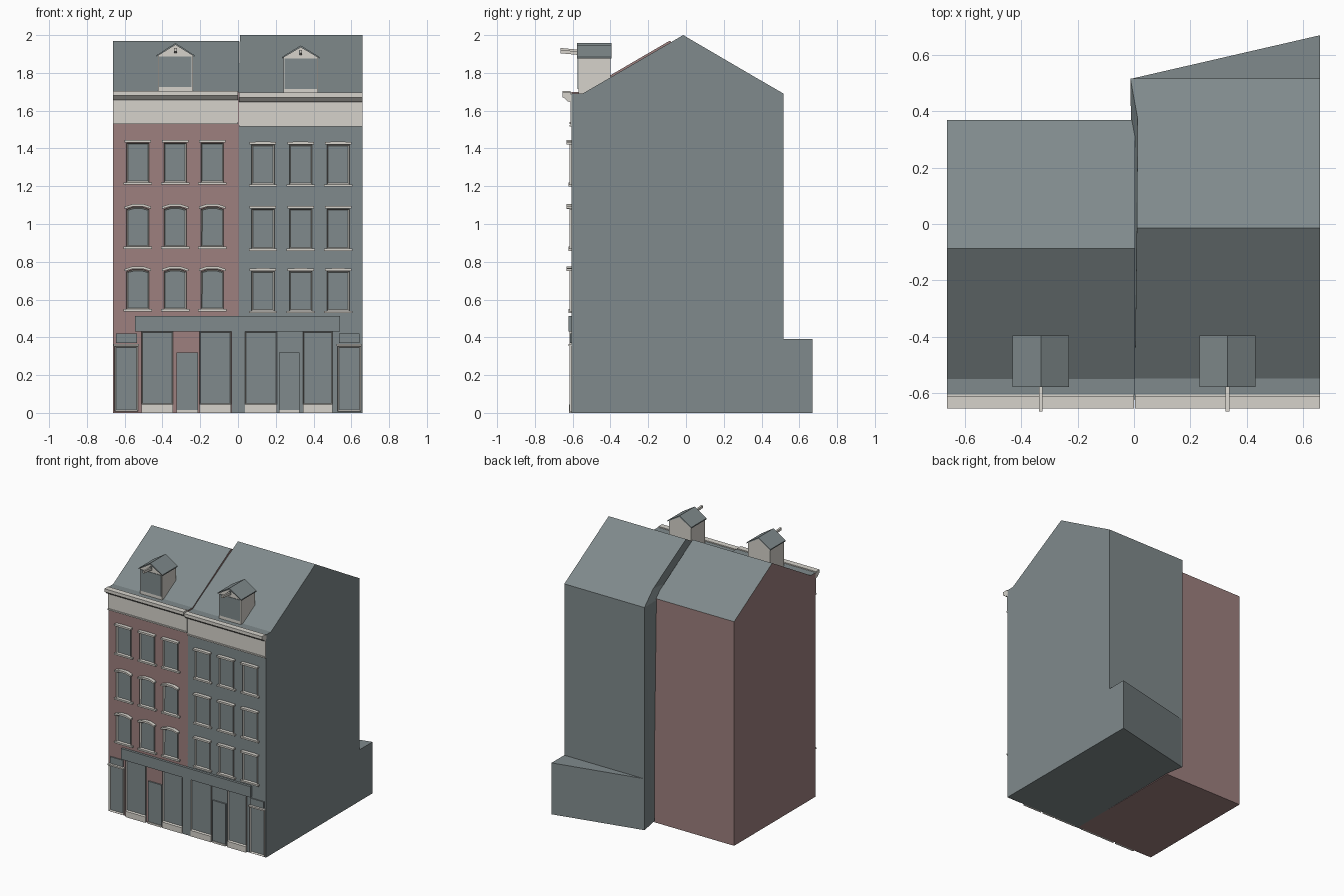
import bpy, bmesh, math

if "Cube" in bpy.data.objects:
    bpy.data.objects.remove(bpy.data.objects["Cube"])


def material(name, rgb):
    m = bpy.data.materials.new(name)
    m.diffuse_color = (*rgb, 1)
    m.use_nodes = True
    m.node_tree.nodes["Principled BSDF"].inputs["Base Color"].default_value = m.diffuse_color
    return m


GREY = material("slate_grey", (0.215, 0.255, 0.262))
BRICK = material("dusty_brick", (0.34, 0.215, 0.21))
CREAM = material("cream_stone", (0.67, 0.65, 0.60))
WALL = -0.605  # facade plane


def finish(name, bm, mats):
    bmesh.ops.recalc_face_normals(bm, faces=bm.faces)
    me = bpy.data.meshes.new(name)
    bm.to_mesh(me)
    bm.free()
    for m in mats:
        me.materials.append(m)
    ob = bpy.data.objects.new(name, me)
    bpy.context.collection.objects.link(ob)
    return ob


def loft(name, a, b, mats, rule=None):
    """Solid between two matching outlines; rule picks a material per face."""
    bm = bmesh.new()
    va, vb = [bm.verts.new(p) for p in a], [bm.verts.new(p) for p in b]
    n = len(a)
    caps = [bm.faces.new(va), bm.faces.new(vb[::-1])]
    for i in range(n):
        j = (i + 1) % n
        bm.faces.new((va[i], vb[i], vb[j], va[j]))
    bmesh.ops.recalc_face_normals(bm, faces=bm.faces)
    if rule:
        for f in bm.faces:
            f.material_index = rule(f)
    bmesh.ops.triangulate(bm, faces=[f for f in caps if n > 4])
    return finish(name, bm, mats)


def along_x(name, prof, x0, x1, mats, rule=None):
    return loft(name, [(x0, y, z) for y, z in prof], [(x1, y, z) for y, z in prof], mats, rule)


def along_y(name, prof, y0, y1, mats, rule=None):
    return loft(name, [(x, y0, z) for x, z in prof], [(x, y1, z) for x, z in prof], mats, rule)


def box(name, x0, x1, y0, y1, z0, z1, mat):
    return along_y(name, [(x0, z0), (x1, z0), (x1, z1), (x0, z1)], y0, y1, [mat])


def framed(name, x0, x1, z0, z1, frame=0.009, depth=0.012, rise=0.0):
    """Framed opening: raised cream surround with a sunken grey pane."""
    pts = [(x0, z0), (x1, z0), (x1, z1)]
    if rise:
        w = x1 - x0
        pts += [(x1 - w * 0.3, z1 + rise), (x0 + w * 0.3, z1 + rise)]
    pts.append((x0, z1))
    bm = bmesh.new()
    front = [bm.verts.new((x, WALL - depth, z)) for x, z in pts]
    back = [bm.verts.new((x, WALL + 0.002, z)) for x, z in pts]
    pane = bm.faces.new(front)
    for i in range(len(pts)):
        j = (i + 1) % len(pts)
        bm.faces.new((front[i], back[i], back[j], front[j]))
    bmesh.ops.recalc_face_normals(bm, faces=bm.faces)
    bmesh.ops.inset_individual(bm, faces=[pane], thickness=frame)
    pane.material_index = 1
    for v in pane.verts:
        v.co.y = WALL - 0.003
    return finish(name, bm, [CREAM, GREY])


# Left house: brick body with slate roof
along_x("brick_house", [(WALL, 0), (0.37, 0), (0.37, 1.70), (-0.087, 1.97), (-0.55, 1.70), (WALL, 1.70)],
        -0.663, 0.004, [BRICK, GREY], lambda f: 1 if f.normal.z > 0.3 else 0)

# Right house: slate body whose party wall bends outwards at the back
prof = [(WALL, 0, 0.0), (0.375, 0, 0.013), (0.517, 0, -0.013), (0.517, 1.69, -0.013),
        (0.375, 1.772, 0.013), (-0.015, 2.0, 0.01), (-0.548, 1.69, 0.003), (WALL, 1.69, 0.0)]
loft("slate_house", [(x, y, z) for y, z, x in prof], [(0.66, y, z) for y, z, x in prof], [GREY])

# Low wedge-shaped rear annex
wedge = [(-0.013, 0.515), (0.66, 0.515), (0.66, 0.67)]
loft("rear_annex", [(x, y, 0) for x, y in wedge], [(x, y, 0.39) for x, y in wedge], [GREY])

for side, x0, x1, top in (("left", -0.663, 0.0, 1.705), ("right", 0.004, 0.66, 1.695)):
    # Frieze, its lower moulding and the gutter
    base = 1.53 if side == "left" else 1.515
    box(side + "_frieze", x0, x1, WALL - 0.006, WALL, base, 1.66, CREAM)
    box(side + "_frieze_moulding", x0, x1, WALL - 0.012, WALL, base, base + 0.01, CREAM)
    along_x(side + "_gutter", [(WALL + 0.003, top - 0.052), (-0.628, top - 0.045), (-0.645, top - 0.028),
                               (-0.655, top - 0.024), (-0.655, top), (-0.612, top), (-0.612, top - 0.008),
                               (WALL + 0.003, top - 0.008)], x0, x1, [CREAM])

    # Dormer: stone body, slate roof, window and hoist beam
    cx, eave, ridge, foot = (-0.331, 1.892, 1.958, 1.70) if side == "left" else (0.332, 1.882, 1.945, 1.69)
    along_y(side + "_dormer_body", [(cx - 0.092, foot), (cx + 0.092, foot), (cx + 0.092, eave),
                                    (cx, ridge - 0.008), (cx - 0.092, eave)], -0.57, -0.40, [CREAM])
    along_y(side + "_dormer_roof", [(cx - 0.1, eave - 0.006), (cx, ridge - 0.010), (cx + 0.1, eave - 0.006),
                                    (cx + 0.1, eave + 0.002), (cx, ridge), (cx - 0.1, eave + 0.002)],
            -0.578, -0.395, [GREY])
    box(side + "_dormer_window", cx - 0.086, cx + 0.086, -0.574, -0.569, foot + 0.025, eave - 0.006, GREY)
    box(side + "_dormer_hatch", cx - 0.008, cx + 0.008, -0.574, -0.569, eave + 0.012, eave + 0.04, GREY)
    beam = [(-0.56, eave + 0.012), (-0.665, eave + 0.022), (-0.665, eave + 0.04), (-0.56, eave + 0.03)]
    along_x(side + "_hoist_beam", beam, cx - 0.007, cx + 0.007, [CREAM])

# Upper windows: three floors of three per house, with sills and lintels
for side, cols, dz in (("left", (-0.53, -0.333, -0.136), 0.0), ("right", (0.132, 0.332, 0.53), -0.01)):
    for floor, z in enumerate((0.55, 0.88, 1.22)):
        for c, cx in enumerate(cols):
            tag = f"{side}_{floor + 1}_{c + 1}"
            z0, z1 = z + dz, z + 0.21 + dz
            arch = 0.012 if side == "left" and floor < 2 else 0.0
            framed("window_" + tag, cx - 0.06, cx + 0.06, z0, z1 - arch, rise=arch)
            box("sill_" + tag, cx - 0.075, cx + 0.075, WALL - 0.017, WALL, z0 - 0.012, z0, CREAM)
            w, t = 0.07, z1 + 0.002
            along_y("lintel_" + tag, [(cx - w, t - arch), (cx - w * 0.4, t), (cx + w * 0.4, t), (cx + w, t - arch),
                                      (cx + w, t + 0.012 - arch), (cx + w * 0.4, t + 0.014),
                                      (cx - w * 0.4, t + 0.014), (cx - w, t + 0.012 - arch)],
                    WALL - 0.027, WALL, [CREAM])

# Shop fascia and central pier
box("shop_fascia", -0.545, 0.54, WALL - 0.018, WALL, 0.43, 0.512, GREY)
box("central_pier", -0.034, 0.036, WALL - 0.012, WALL, 0, 0.43, GREY)

# Shop windows standing on stone plinths
for i, (x0, x1) in enumerate(((-0.512, -0.343), (-0.203, -0.036), (0.036, 0.207), (0.343, 0.5))):
    framed(f"shop_window_{i + 1}", x0, x1, 0.045, 0.43, frame=0.008)
    box(f"shop_plinth_{i + 1}", x0, x1, WALL - 0.015, WALL, 0, 0.045, CREAM)

# Shop doors
for i, (x0, x1) in enumerate(((-0.325, -0.212), (0.218, 0.326))):
    box(f"shop_door_{i + 1}", x0, x1, WALL - 0.010, WALL, 0.014, 0.32, GREY)
    box(f"shop_doorstep_{i + 1}", x0, x1, WALL - 0.015, WALL, 0, 0.014, CREAM)

# House doors at both ends, with fanlights and slim hoods
for i, (x0, x1) in enumerate(((-0.653, -0.53), (0.527, 0.65))):
    framed(f"house_door_{i + 1}", x0, x1, 0.008, 0.355, frame=0.011)
    box(f"door_hood_{i + 1}", x0 - 0.005, x1 + 0.005, WALL - 0.018, WALL, 0.355, 0.366, CREAM)
    box(f"fanlight_{i + 1}", x0 + 0.008, x1 - 0.006, WALL - 0.008, WALL, 0.37, 0.42, GREY)
